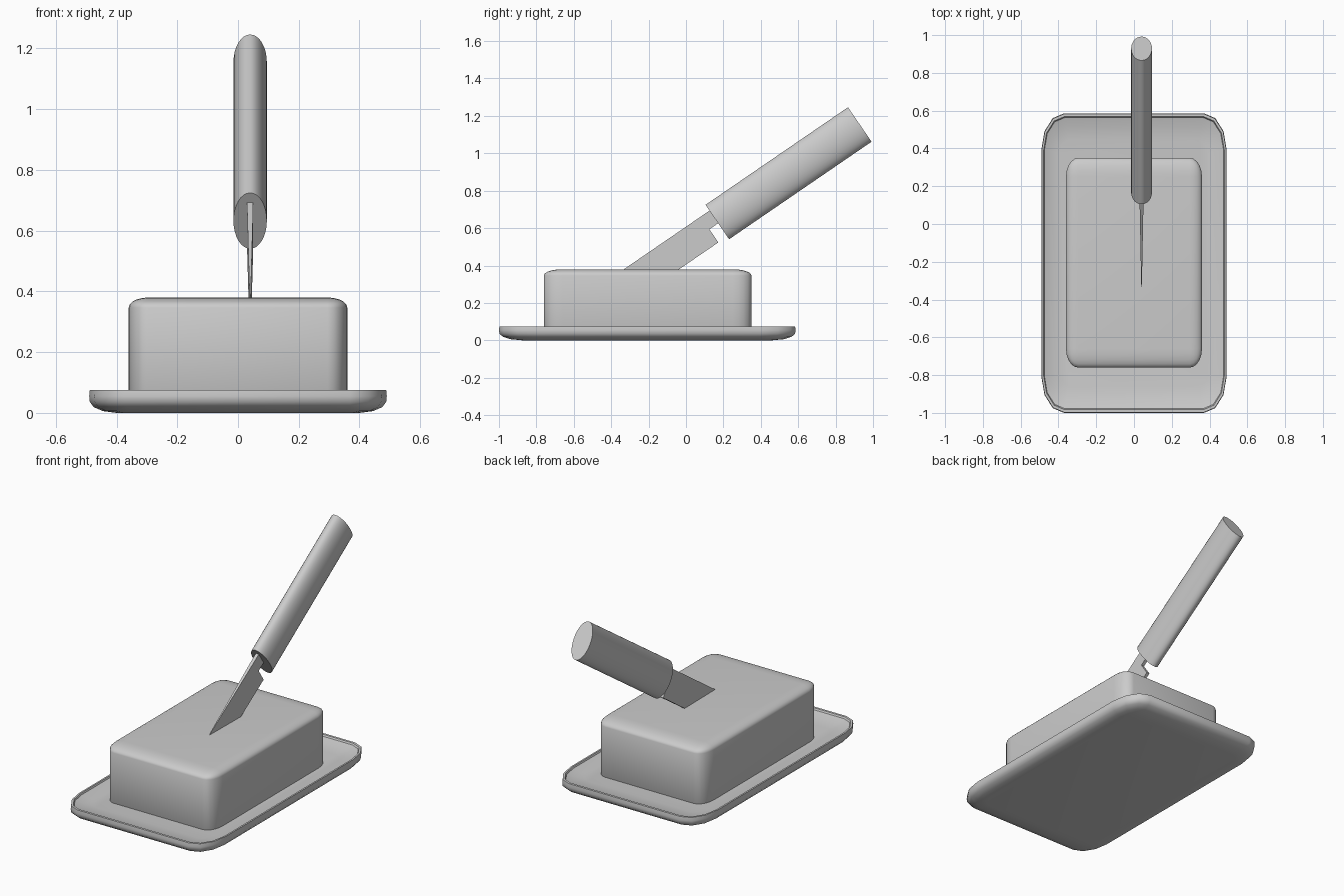
import bpy, bmesh, math
from mathutils import Matrix, Vector

if "Cube" in bpy.data.objects:
    bpy.data.objects.remove(bpy.data.objects["Cube"])


def finish(bm, name, angle=35):
    bmesh.ops.recalc_face_normals(bm, faces=bm.faces)
    me = bpy.data.meshes.new(name)
    bm.to_mesh(me)
    bm.free()
    ob = bpy.data.objects.new(name, me)
    bpy.context.collection.objects.link(ob)
    bpy.ops.object.select_all(action='DESELECT')
    ob.select_set(True)
    bpy.context.view_layer.objects.active = ob
    if angle:
        bpy.ops.object.shade_smooth_by_angle(angle=math.radians(angle))
    return ob


# butter dish: stacked rounded-rectangle rings, outside bottom -> rim -> shallow floor
HX, HY, CY = 0.49, 0.793, -0.207


def ring(bm, inset, z, seg=3):
    k = max(1 - inset / 0.16, 0.3)
    rx, ry = 0.12 * k, 0.19 * k
    hx, hy = HX - inset, HY - inset * 1.4
    verts = []
    for i, (sx, sy) in enumerate([(1, 1), (-1, 1), (-1, -1), (1, -1)]):
        for j in range(seg + 1):
            a = math.pi / 2 * (i + j / seg)
            verts.append(bm.verts.new((sx * (hx - rx) + rx * math.cos(a),
                                       CY + sy * (hy - ry) + ry * math.sin(a), z)))
    return verts


bm = bmesh.new()
profile = [(0.09, 0.0), (0.045, 0.006), (0.015, 0.019), (0.002, 0.036), (0.0, 0.055),
           (0.002, 0.075), (0.012, 0.075), (0.016, 0.066), (0.05, 0.053), (0.10, 0.045)]
rings = [ring(bm, i, z) for i, z in profile]
for a, b in zip(rings, rings[1:]):
    for i in range(len(a)):
        j = (i + 1) % len(a)
        bm.faces.new((a[i], a[j], b[j], b[i]))
bm.faces.new(rings[0])
bm.faces.new(rings[-1])
finish(bm, "dish", 40)

# butter block: bevelled unit cube stretched to size
bm = bmesh.new()
bmesh.ops.create_cube(bm, size=1)
bmesh.ops.bevel(bm, geom=bm.edges[:], offset=0.09, segments=5, profile=0.5, affect='EDGES')
bmesh.ops.scale(bm, vec=(0.72, 1.11, 0.37), verts=bm.verts)
bmesh.ops.translate(bm, vec=(0, -0.205, 0.195), verts=bm.verts)
finish(bm, "butter")

# knife frame: local y runs along the handle, origin at the handle's front face
knife = Matrix.Translation((0.04, 0.1675, 0.6325)) @ Matrix.Rotation(math.radians(34.4), 4, 'X')

# handle: oval cylinder
bm = bmesh.new()
bmesh.ops.create_cone(bm, cap_ends=True, segments=32, radius1=1, radius2=1, depth=0.923)
bmesh.ops.scale(bm, vec=(0.055, 0.1115, 1), verts=bm.verts)
bm.transform(knife @ Matrix.Translation((0, 0.4615, 0)) @ Matrix.Rotation(math.radians(-90), 4, 'X'))
finish(bm, "knife_handle")

# blade: side outline given thickness that tapers towards the buried tip
outline = [(0.05, 0.074), (-0.057, 0.074), (-0.60, 0.074), (-0.53, -0.05), (-0.46, -0.093),
           (-0.057, -0.093), (-0.057, -0.008), (0.05, -0.008)]
bm = bmesh.new()
sides = []
for s in (-1, 1):
    sides.append([bm.verts.new((s * (0.0105 + 0.016 * min(u, 0)), u, v)) for u, v in outline])
    bm.faces.new(sides[-1])
for i in range(len(outline)):
    j = (i + 1) % len(outline)
    bm.faces.new((sides[0][i], sides[0][j], sides[1][j], sides[1][i]))
bmesh.ops.triangulate(bm, faces=[f for f in bm.faces if len(f.verts) > 4])
bm.transform(knife)
finish(bm, "knife_blade", 0)
